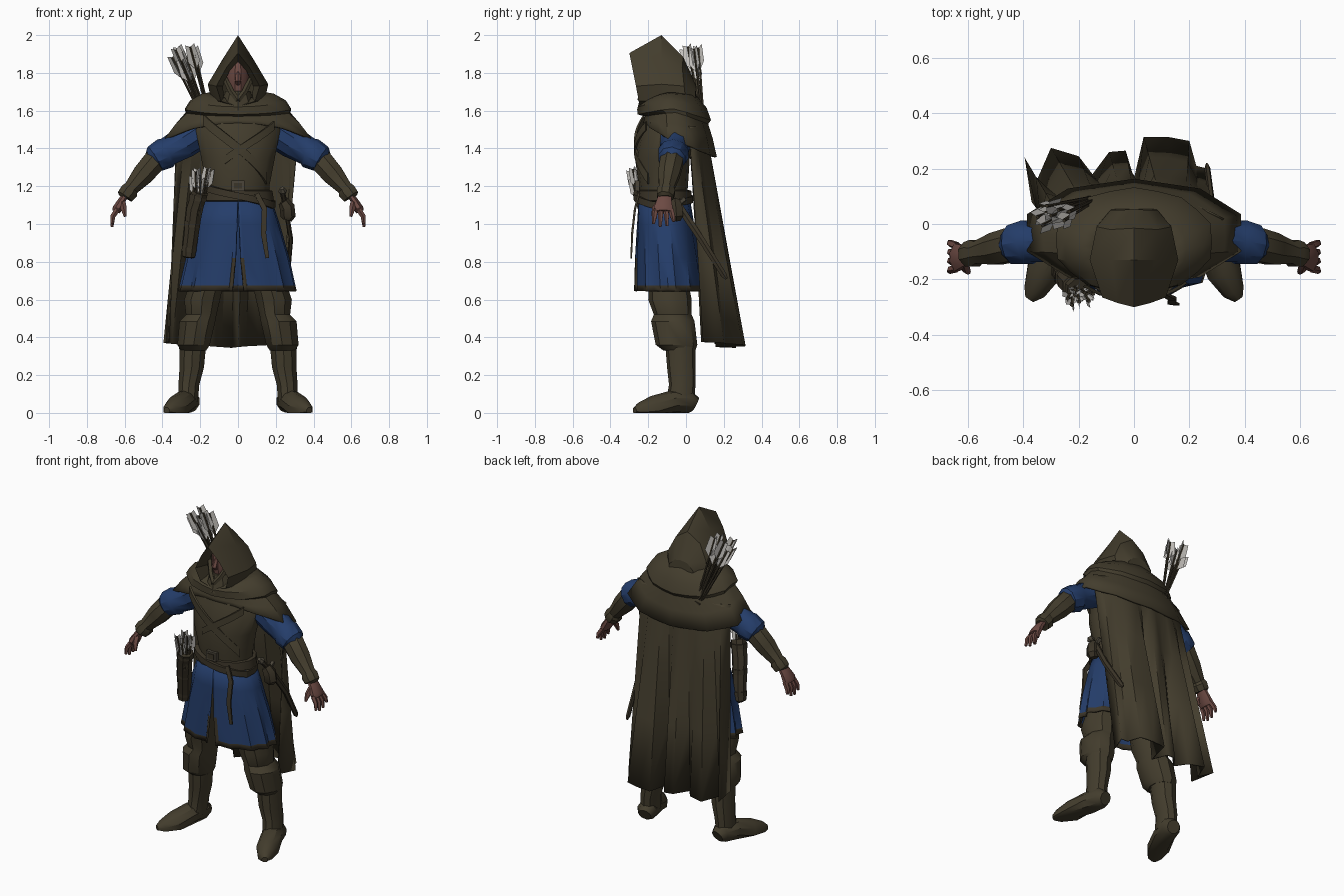
import bpy, bmesh, random
from math import sin, cos, pi, radians
from mathutils import Vector as V

if "Cube" in bpy.data.objects:
    bpy.data.objects.remove(bpy.data.objects["Cube"])

random.seed(4)

def material(name, rgb):
    m = bpy.data.materials.new(name)
    m.diffuse_color = (*rgb, 1)
    m.use_nodes = True
    m.node_tree.nodes["Principled BSDF"].inputs["Base Color"].default_value = m.diffuse_color
    return m

CLOTH = material("olive cloth", (.056, .046, .026))
LEATHER = material("dark leather", (.044, .035, .021))
BLUE = material("blue cloth", (.018, .047, .145))
SKIN = material("skin", (.15, .068, .056))
FEATHER = material("grey feather", (.56, .54, .51))
METAL = material("dull metal", (.07, .06, .042))

def build(name, verts, faces, mats, index=None, thick=0):
    bm = bmesh.new()
    vs = [bm.verts.new(v) for v in verts]
    for k, f in enumerate(faces):
        face = bm.faces.new([vs[i] for i in f])
        face.material_index = index[k] if index else 0
    bmesh.ops.recalc_face_normals(bm, faces=bm.faces)
    me = bpy.data.meshes.new(name)
    bm.to_mesh(me)
    bm.free()
    for m in mats:
        me.materials.append(m)
    ob = bpy.data.objects.new(name, me)
    bpy.context.collection.objects.link(ob)
    if thick:
        s = ob.modifiers.new("thickness", 'SOLIDIFY')
        s.thickness = thick
    return ob

def skin(name, rings, mats, closed=True, caps=True, rule=None, thick=0):
    """Join a list of equal point rings into one surface."""
    n, faces, index = len(rings[0]), [], []
    for i in range(len(rings) - 1):
        for j in range(n if closed else n - 1):
            k = (j + 1) % n
            faces.append((i*n + j, i*n + k, (i+1)*n + k, (i+1)*n + j))
            index.append(rule(i, j) if rule else 0)
    if closed and caps:
        faces += [tuple(range(n)), tuple(range((len(rings)-1)*n, len(rings)*n))]
        index += [0, 0]
    return build(name, [p for r in rings for p in r], faces, mats, index, thick)

def ellipse(cx, cy, z, rx, ry, n=14):
    return [(cx + rx*cos(2*pi*(j+.5)/n), cy + ry*sin(2*pi*(j+.5)/n), z) for j in range(n)]

def stack(name, rings, mat, n=14, **kw):
    return skin(name, [ellipse(*r, n) for r in rings], [mat], **kw)

def tube(name, pts, mat, n=8, flat=1, up=(0, 1, 0), floor=-9):
    """Tube through (x, y, z, radius) points; flat squashes it across 'up'."""
    rings = []
    for i, p in enumerate(pts):
        d = (V(pts[min(i+1, len(pts)-1)][:3]) - V(pts[max(i-1, 0)][:3])).normalized()
        u = V(up)
        u = (u - d*u.dot(d)).normalized()
        w = d.cross(u)
        ring = []
        for j in range(n):
            a = 2*pi*(j+.5)/n
            q = V(p[:3]) + p[3]*(cos(a)*u + flat*sin(a)*w)
            ring.append((q.x, q.y, max(q.z, floor)))
        rings.append(ring)
    return skin(name, rings, [mat])

# Torso, belt and buckle
stack("tunic_torso", [(0, -.12, 1.08, .17, .12), (0, -.12, 1.2, .17, .13), (0, -.125, 1.35, .2, .145),
                      (0, -.1, 1.5, .23, .14), (0, -.08, 1.62, .16, .11)], CLOTH)
stack("belt", [(0, -.115, 1.12, .185, .14), (0, -.115, 1.125, .195, .147), (0, -.115, 1.175, .187, .144),
               (0, -.115, 1.18, .17, .13)], LEATHER)
def plate(name, x0, x1, z0, z1, y, t, mat):
    skin(name, [[(x0, yy, z0), (x1, yy, z0), (x1, yy, z1), (x0, yy, z1)] for yy in (y, y - t)], [mat])
plate("buckle", -.035, .035, 1.175, 1.23, -.245, .025, METAL)
plate("buckle_plate", -.022, .022, 1.187, 1.218, -.27, .005, LEATHER)

# Straps that follow the body: angle and height change together
def strap(name, a0, a1, z0, z1, width, mat, extra=.012):
    rings = []
    for i in range(11):
        t = i/10
        a, z = radians(a0 + (a1-a0)*t), z0 + (z1-z0)*t
        k = max(0, z - 1.2)/.3
        rings.append([((.17 + .05*k + e)*cos(a), -.12 + (.13 + .02*k + e)*sin(a), z + h)
                      for e, h in ((0, -width), (extra, -width), (extra, width), (0, width))])
    skin(name, rings, [mat])
strap("chest_strap", -140, -35, 1.55, 1.24, .028, CLOTH)
strap("crossed_strap", -35, -110, 1.52, 1.34, .022, CLOTH)
strap("slanted_belt", -150, -20, 1.19, 1.1, .018, LEATHER, .028)
strap("sword_belt", -20, 190, 1.1, 1.16, .018, LEATHER, .028)
tube("belt_tail", [(.1, -.25, 1.16, .018), (.14, -.27, 1.08, .02), (.135, -.285, .95, .02), (.155, -.29, .82, .014)],
     LEATHER, 4, .4, up=(1, 0, 0))

# Pleated skirt, open at the front, with a dark hem and edges
pleat = [random.uniform(.5, 1.3) if j % 2 else random.uniform(-.3, .2) for j in range(29)]
rings = []
for z, rx, ry, cy, gap, amp in ((1.14, .175, .135, -.115, .01, 0), (1.0, .225, .15, -.108, .03, .04),
                                (.82, .278, .17, -.098, .06, .07), (.675, .312, .182, -.09, .1, .09),
                                (.645, .32, .185, -.088, .11, .09)):
    angles = [gap, gap + .06] + [gap + .06 + (2*pi - 2*gap - .12)*j/26 for j in range(1, 27)] + [2*pi - gap]
    rings.append([(rx*(1 - amp*pleat[j])*cos(a - pi/2), cy + ry*(1 - amp*pleat[j])*sin(a - pi/2), z)
                  for j, a in enumerate(angles)])
skin("skirt", rings, [BLUE, LEATHER], closed=False, thick=.01,
     rule=lambda i, j: int(i == 3 or (i > 1 and j in (0, 27))))

for s, side in ((-1, "right"), (1, "left")):
    # Legs, boots and feet
    stack(side + "_trouser", [(s*.075, -.11, 1.1, .07, .08), (s*.135, -.1, .8, .085, .09), (s*.19, -.085, .6, .1, .115),
                              (s*.195, -.07, .52, .085, .1), (s*.215, -.07, .485, .1, .115),
                              (s*.235, -.05, .36, .09, .11), (s*.235, -.035, .33, .07, .085)], CLOTH, 10)
    stack(side + "_boot", [(s*.24, -.03, .36, .075, .08), (s*.245, -.025, .24, .068, .075),
                           (s*.26, -.02, .15, .058, .07), (s*.265, -.03, .06, .055, .075)], CLOTH, 10)
    tube(side + "_foot", [(s*.255, .05, .045, .04), (s*.26, .02, .06, .06), (s*.285, -.07, .055, .064),
                          (s*.325, -.17, .025, .066), (s*.36, -.245, .014, .042), (s*.378, -.272, .012, .018)],
         CLOTH, 10, up=(1, 0, 0), floor=0)
    # Arms
    tube(side + "_sleeve", [(s*.18, -.05, 1.5, .085), (s*.28, -.055, 1.435, .085), (s*.37, -.065, 1.385, .076),
                            (s*.385, -.066, 1.375, .084), (s*.44, -.075, 1.345, .074), (s*.45, -.076, 1.335, .055)],
         BLUE, 10)
    tube(side + "_bracer", [(s*.41, -.07, 1.36, .055), (s*.44, -.075, 1.335, .066), (s*.5, -.09, 1.265, .062),
                            (s*.565, -.103, 1.19, .043), (s*.575, -.105, 1.175, .052), (s*.598, -.11, 1.145, .048),
                            (s*.6, -.11, 1.14, .035)], CLOTH, 8)
    # Hands
    tube(side + "_palm", [(s*.59, -.11, 1.16, .034), (s*.615, -.115, 1.125, .042), (s*.64, -.12, 1.08, .054),
                          (s*.647, -.12, 1.065, .045)], SKIN, 8, .5)
    for k in range(4):
        y, drop = -.16 + .027*k, (.0, -.015, -.01, .012)[k]
        tube(f"{side}_finger_{k+1}", [(s*.64, y, 1.075, .015), (s*.663, y - .006 + .005*k, 1.04, .014),
                                      (s*.667, y - .012 + .009*k, 1.0 + drop, .008)], SKIN, 5)
    tube(side + "_thumb", [(s*.612, -.14, 1.115, .018), (s*.605, -.165, 1.08, .017), (s*.597, -.175, 1.04, .008)], SKIN, 5)

# Shoulder mantle with a sagging cowl roll; front hem is raised, back hem drops
rings = []
for z, rx, ry, cy, front, back, w in ((1.70, .13, .11, -.1, -.04, 0, 0), (1.69, .19, .14, -.09, -.045, -.01, .2),
                                      (1.655, .255, .175, -.078, -.035, -.04, .5), (1.61, .285, .185, -.068, -.03, -.06, .6),
                                      (1.59, .28, .16, -.055, -.02, -.06, .5), (1.53, .335, .17, -.048, .02, -.08, .8),
                                      (1.435, .395, .18, -.042, .1, -.08, 1)):
    ring = []
    for j in range(20):
        a = 2*pi*j/20
        f = sin(a)
        wob = 1 + (.03*w if j % 2 else -.02*w)
        ring.append((rx*cos(a)*wob, cy + ry*f*wob + (.02*w if f > 0 else 0),
                     z + (front*(-f)**1.4 if f < 0 else back*f)))
    rings.append(ring)
skin("shoulder_mantle", rings, [CLOTH], caps=False, thick=.012)

# Pointed hood: half profiles from the inner opening to the back, mirrored
halves = [
    [(0, -.21, 1.86), (.045, -.2, 1.81), (.08, -.18, 1.73), (.075, -.17, 1.67), (0, -.17, 1.645)],
    [(0, -.30, 1.905), (.06, -.285, 1.83), (.115, -.265, 1.73), (.09, -.25, 1.65), (0, -.245, 1.62)],
    [(0, -.13, 2.0), (.08, -.13, 1.875), (.16, -.13, 1.74), (.14, -.13, 1.65), (0, -.13, 1.6)],
    [(0, -.015, 1.885), (.085, -.02, 1.83), (.135, -.01, 1.73), (.13, 0, 1.64), (0, 0, 1.6)],
    [(0, .055, 1.73), (.045, .05, 1.72), (.085, .05, 1.68), (.07, .06, 1.62), (0, .06, 1.6)]]
rings = [h + [(-x, y, z) for x, y, z in h[-2:0:-1]] for h in halves]
skin("hood", rings, [CLOTH], caps=False)
build("hood_back", rings[-1], [tuple(range(8))], [CLOTH])

# Face with nose, and scarf over the chin
stack("face", [(0, -.13, 1.62, .05, .06), (0, -.14, 1.67, .05, .07), (0, -.14, 1.74, .062, .085),
               (0, -.14, 1.82, .058, .085), (0, -.13, 1.89, .03, .06)], SKIN, 12)
tube("nose", [(0, -.21, 1.81, .01), (0, -.238, 1.755, .016), (0, -.22, 1.742, .012)], SKIN, 5)
stack("face_scarf", [(0, -.14, 1.6, .11, .12), (0, -.14, 1.66, .088, .105), (0, -.14, 1.705, .068, .092)], CLOTH, 10)
for s in (-1, 1):
    tube(f"scarf_fold_{s}", [(0, -.245, 1.655, .014), (s*.035, -.22, 1.7, .016), (s*.075, -.18, 1.78, .016),
                             (s*.05, -.18, 1.86, .01)], CLOTH, 5)

# Long folded cape: hem points joined to an arc across the shoulders
hem = [(-.37, .08), (-.395, .24), (-.35, .16), (-.30, .275), (-.2, .245), (-.15, .18), (-.09, .26), (-.03, .265),
       (.0, .165), (.035, .315), (.12, .315), (.2, .3), (.225, .21), (.265, .2), (.22, .09)]
rings = []
for t in (0, .12, .35, .65, 1):
    ring = []
    for j, (hx, hy) in enumerate(hem):
        u = j/(len(hem) - 1)*2 - 1
        tx, ty = .325*u, .11 - .09*u*u
        ring.append((tx + (hx - tx)*t, ty + (hy - ty)*t, 1.52 + (.345 + .03*abs(u) - 1.52)*t))
    rings.append(ring)
skin("cape", rings, [CLOTH], closed=False, thick=.008)

# Arrows: shaft with three vanes, gathered in bundles
def arrow(name, base, tip, size):
    base, tip = V(base), V(tip)
    d = (tip - base).normalized()
    tube(name + "_shaft", [(*base, .007), (*tip, .007)], LEATHER, 5, up=(1, .3, 0))
    u = d.cross(V((random.random(), 1, .2))).normalized()
    w = d.cross(u)
    for k in range(3):
        r = cos(2*pi*k/3)*u + sin(2*pi*k/3)*w
        build(f"{name}_vane_{k+1}", [tip, tip + r*size*.22 + d*.012, tip - d*size*.65 + r*size*.28, tip - d*size],
              [(0, 1, 2, 3)], [FEATHER])

def bundle(name, base, tip, count, spread, size):
    for k in range(count):
        a, r = k*2.4, (k/count)**.5
        off = V((cos(a)*r, sin(a)*r*.6, sin(a*2.3)*.5 + cos(a)*r*.3))
        arrow(f"{name}_{k+1}", V(base) + off*spread*.25, V(tip) + off*spread, size)

# Back quiver, hidden under the cape
bundle("back_arrow", (-.16, .085, 1.54), (-.3, .03, 1.9), 9, .075, .13)
tube("back_quiver", [(-.15, .06, 1.52, .045), (-.12, .06, 1.4, .045), (-.05, .08, 1.1, .04)], LEATHER, 8)

# Hip quiver with bands
bundle("hip_arrow", (-.21, -.23, 1.05), (-.2, -.265, 1.26), 9, .06, .1)
tube("hip_quiver", [(-.2, -.24, 1.17, .046), (-.23, -.21, 1.08, .046), (-.262, -.165, .83, .038), (-.263, -.165, .82, .02)],
     LEATHER, 8)
for k, (x, y, z) in enumerate(((-.21, -.23, 1.14), (-.241, -.195, 1.0), (-.257, -.172, .87))):
    tube(f"hip_quiver_band_{k+1}", [(x, y, z + .015, .05 - .004*k), (x - .003, y + .003, z - .015, .05 - .004*k)],
         LEATHER, 8)

# Sheathed sword and pouch on the left hip
tube("scabbard", [(.25, -.04, 1.1, .022), (.28, .08, .92, .02), (.265, .2, .73, .018), (.263, .215, .71, .008)],
     LEATHER, 6, .6, up=(0, 1, 1))
tube("sword_grip", [(.25, -.04, 1.1, .014), (.235, -.1, 1.17, .014)], LEATHER, 6)
tube("sword_pommel", [(.24, -.09, 1.155, .012), (.236, -.105, 1.175, .024), (.233, -.12, 1.19, .012)], METAL, 6)
tube("sword_guard", [(.25, -.08, 1.07, .014), (.25, -.005, 1.135, .014)], METAL, 5, up=(1, 0, 0))
tube("pouch", [(.24, -.06, 1.12, .03), (.26, -.055, 1.09, .04), (.265, -.05, 1.04, .04), (.26, -.05, 1.02, .025)],
     LEATHER, 6)

# Soft shading with sharp creases kept
for ob in bpy.data.objects:
    ob.select_set(True)
    bpy.context.view_layer.objects.active = ob
bpy.ops.object.shade_smooth_by_angle(angle=radians(35))
